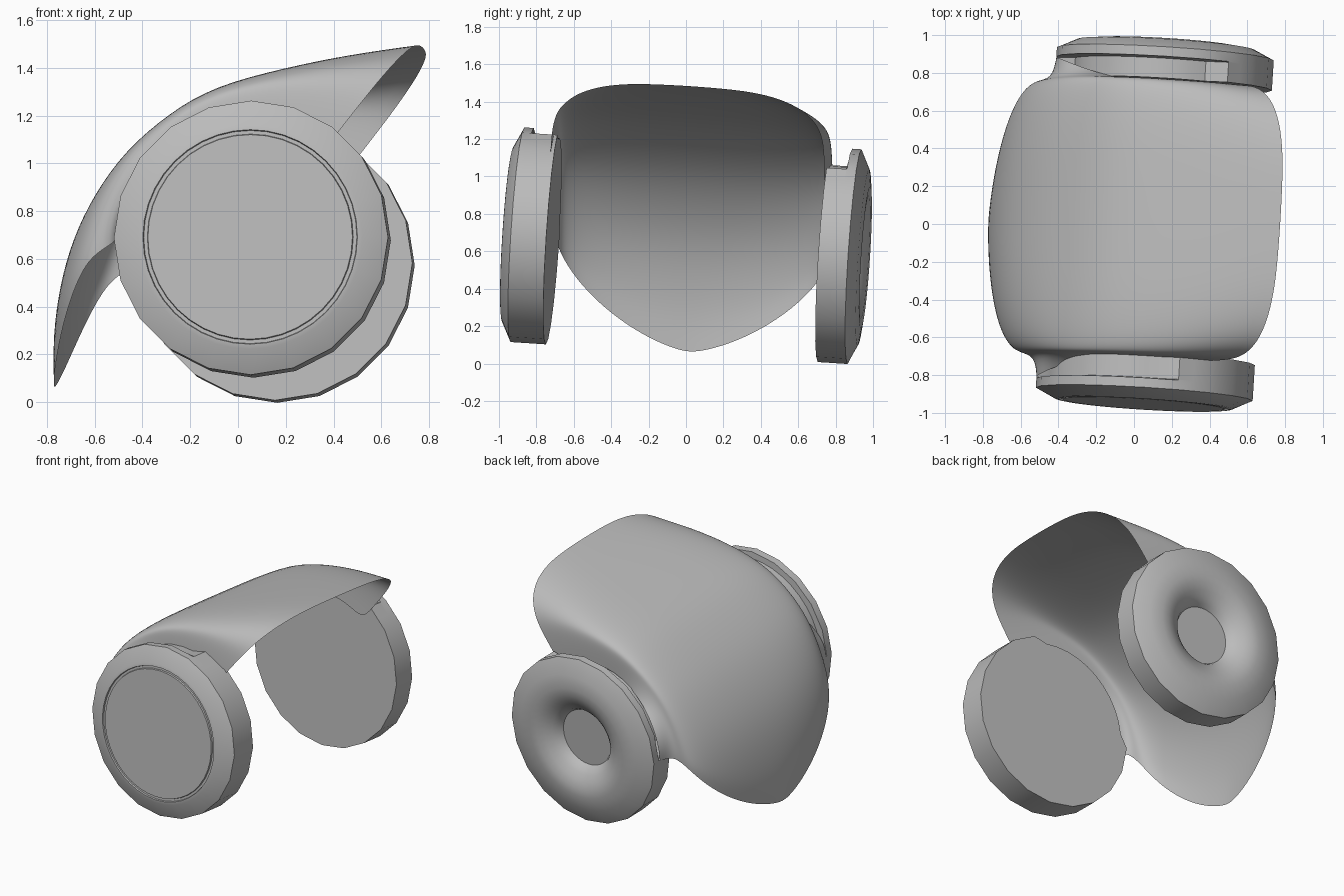
import bpy, bmesh, math
from mathutils import Vector, Matrix

cube = bpy.data.objects.get("Cube")
if cube:
    bpy.data.objects.remove(cube, do_unlink=True)

grey = bpy.data.materials.new("plain grey")
grey.use_nodes = True
GREY = (0.5, 0.5, 0.5, 1)
grey.diffuse_color = GREY
grey.node_tree.nodes["Principled BSDF"].inputs["Base Color"].default_value = GREY

# The whole body leans: its symmetric axis runs along a tilted y
AXIS = Vector((0.062, 1, -0.065)).normalized()
LEAN = Vector((0, 1, 0)).rotation_difference(AXIS).to_matrix().to_4x4()
PLACE = Matrix.Translation((0.11, 0, 0.63)) @ LEAN


def finish(bm, name, angle):
    bmesh.ops.recalc_face_normals(bm, faces=bm.faces)
    mesh = bpy.data.meshes.new(name)
    bm.to_mesh(mesh)
    bm.free()
    mesh.materials.append(grey)
    obj = bpy.data.objects.new(name, mesh)
    bpy.context.collection.objects.link(obj)
    obj.matrix_world = PLACE
    bpy.ops.object.select_all(action='DESELECT')
    obj.select_set(True)
    bpy.context.view_layer.objects.active = obj
    bpy.ops.object.shade_smooth_by_angle(angle=math.radians(angle))
    return obj


def skin(bm, rows, closed=False):
    grid = [[bm.verts.new(p) for p in row] for row in rows]
    pairs = list(zip(grid, grid[1:]))
    if closed:
        pairs.append((grid[-1], grid[0]))
    for a, b in pairs:
        for j in range(len(a) - 1):
            bm.faces.new((a[j], a[j + 1], b[j + 1], b[j]))


# Round side pods: lathe with a faceted rim, a round face and a rim notch
RIM = 0.575
SIDES = 20


def pod(name, side, inside, face, notch_radius, notch_start):
    rows = []
    for i in range(SIDES * 2):
        deg = i * 180 / SIDES
        a = math.radians(deg)
        rim = RIM * (math.cos(math.pi / SIDES) if i % 2 else 1)
        inner = notch_radius if notch_start < deg < 175 else rim
        profile = [(inner, inside), (inner, 0.85), (rim, 0.855), (rim, 0.905)] + face
        rows.append([(r * math.cos(a), side * d, r * math.sin(a)) for r, d in profile])
    bm = bmesh.new()
    skin(bm, rows, closed=True)
    # flat caps on both ends
    bmesh.ops.holes_fill(bm, edges=[e for e in bm.edges if e.is_boundary], sides=0)
    return finish(bm, name, 35)


pod("front_pod", -1, 0.715,
    [(0.47, 0.955), (0.45, 0.958), (0.447, 0.948), (0.432, 0.948), (0.429, 0.958)],
    0.53, 73)
pod("back_pod", 1, 0.745,
    [(0.47, 0.953), (0.38, 0.964), (0.33, 0.96), (0.28, 0.94),
     (0.24, 0.915), (0.21, 0.89), (0.192, 0.86)], 0.48, 55)

# Curved shell: ridge point, angle of its foot on the pod rim, squareness
STATIONS = [
    (0.665, 0.855, 52, 3.1), (0.38, 0.81, 68, 3.5), (0.12, 0.75, 86, 3.8),
    (-0.18, 0.67, 104, 3.8), (-0.37, 0.555, 121, 3.6), (-0.57, 0.39, 138, 3.2),
    (-0.71, 0.2, 153, 2.7), (-0.80, 0.02, 165, 2.3), (-0.855, -0.17, 173, 1.9),
    (-0.885, -0.38, 178, 1.65), (-0.88, -0.568, 181, 1.5),
]
HALF = 0.735
STEPS = 9
rows = []
for px, pz, deg, square in STATIONS:
    a = math.radians(deg)
    ex, ez = 0.59 * math.cos(a), 0.59 * math.sin(a)
    bulge = 1 if deg < 160 else 1 - 0.5 * (deg - 160) / 21
    half = []
    for k in range(STEPS + 1):
        t = math.pi / 2 * k / STEPS
        f = 0 if k == STEPS else math.cos(t) ** (2 / square)
        y = HALF * math.sin(t) ** (2 / square)
        half.append((ex + (px - ex) * f ** bulge, y, ez + (pz - ez) * f))
    # side wall sinking into the notch, flaring out over the rim at the tail
    flare = min(max((deg - 125) / 45, 0), 1)
    foot = 0.47 + 0.105 * flare
    half.append((foot * math.cos(a), HALF + 0.11 * flare, foot * math.sin(a)))
    rows.append([(x, -y, z) for x, y, z in reversed(half[1:])] + half)
bm = bmesh.new()
skin(bm, rows)
shell = finish(bm, "curved_shell", 80)
smooth = shell.modifiers.new("smooth", 'SUBSURF')
smooth.levels = smooth.render_levels = 2
